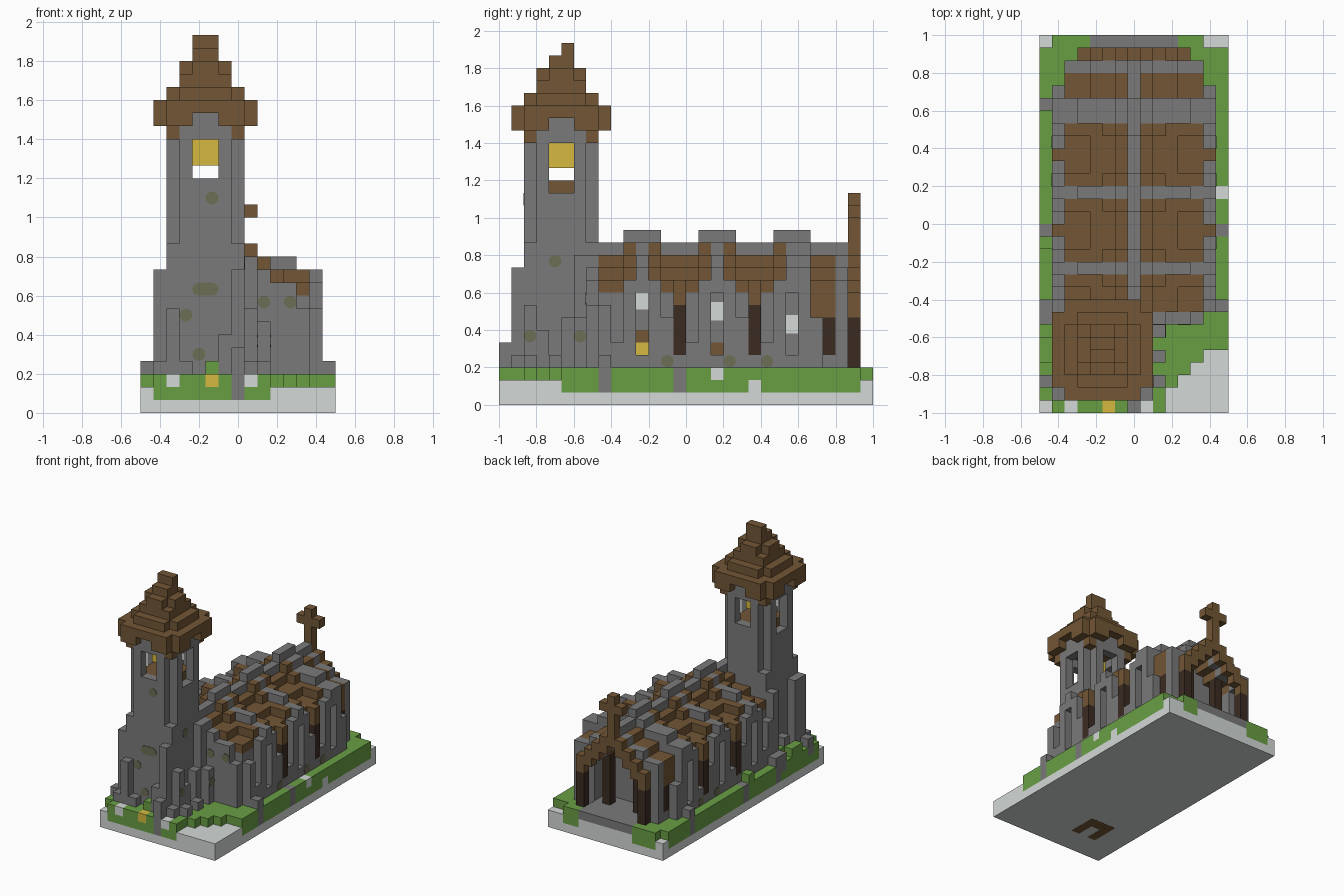
import bpy, bmesh
from mathutils import Vector, Matrix

cube = bpy.data.objects.get("Cube")
if cube:
    bpy.data.objects.remove(cube)
U = 1 / 15                       # block size
ORIGIN = Vector((-0.5, -1, 0))


def srgb(code):
    vals = [int(code[i:i + 2], 16) / 255 for i in (0, 2, 4)]
    return [((v + 0.055) / 1.055) ** 2.4 if v > 0.04 else v / 12.92 for v in vals] + [1]


def material(name, code):
    mat = bpy.data.materials.new(name)
    mat.use_nodes = True
    mat.diffuse_color = srgb(code)
    mat.node_tree.nodes["Principled BSDF"].inputs["Base Color"].default_value = srgb(code)
    return mat


STONE = material("grey stone", "7a7a7a")
WOOD = material("brown wood", "725635")
DARK = material("dark wood", "3b2b22")
GRASS = material("grass green", "699f44")
GOLD = material("gold", "d5b93e")
PALE = material("pale stone", "d3d8d6")
MOSS = material("mossy stone", "6d6e55")

PARTS = {"base_slab": PALE, "pale_rocks": PALE, "grass": GRASS, "flower": GOLD,
         "tower_wall": STONE, "tower_buttress": STONE, "belfry_floor": WOOD, "bell": GOLD,
         "tower_roof": WOOD, "nave_wall": STONE, "nave_buttress": STONE, "roof_ribs": STONE,
         "roof_tiles": WOOD, "side_posts": DARK, "porch_step": STONE, "porch_posts": DARK,
         "porch_gable": WOOD, "cross": WOOD}
blocks = {}


def fill(part, x, y, z, mirror=False):
    """Fill half-open block ranges; part None carves them away."""
    for i in range(*x):
        for j in range(*y):
            for k in range(*z):
                for col in ({i, 14 - i} if mirror else {i}):
                    if part:
                        blocks[col, j, k] = part
                    else:
                        blocks.pop((col, j, k), None)


def column(part, x, y, z, mirror=False):
    fill(part, (x, x + 1), (y, y + 1), z, mirror)


def clipped_square(part, low, high, z):
    """Tower layer with its four corner blocks left out."""
    fill(part, (low, high), (low + 1, high - 1), z)
    fill(part, (low + 1, high - 1), (low, high), z)


# Base and grass border
fill("base_slab", (0, 15), (0, 30), (0, 2))
fill("grass", (0, 1), (1, 29), (1, 3))
fill("grass", (14, 15), (5, 29), (1, 3))
fill("grass", (1, 10), (0, 2), (1, 3))
fill("grass", (1, 2), (0, 29), (2, 3))
fill("grass", (13, 14), (5, 29), (2, 3))
for col, start in ((9, 0), (10, 2), (11, 3), (12, 4)):
    fill("grass", (col, col + 1), (start, 8), (2, 3))
fill("grass", (1, 4), (28, 30), (1, 3))
fill("grass", (11, 13), (28, 30), (1, 3))
for col, row in ((5, 1), (0, 4), (0, 5), (1, 6), (0, 13)):
    column("grass", col, row, (3, 4))
for col, row in ((2, 0), (8, 0), (14, 17)):
    column("pale_rocks", col, row, (2, 3))
column("pale_rocks", 14, 20, (1, 2))
column("flower", 5, 0, (2, 3))

# Nave body with a hollow porch at the rear
fill("nave_wall", (2, 13), (8, 27), (2, 9))
fill(None, (4, 11), (25, 27), (3, 9))
for col, top in ((9, 11), (10, 10), (11, 10), (12, 8)):
    column("nave_wall", col, 7, (2, top))

# Stepped roof: heights from the ridge outward
TILES = (13, 12, 11, 11, 10, 10)
RAISED = (14, 13, 12, 11, 11, 11)
RIB = (14, 13, 12, 12, 12, 11, 11)
GABLE = (13, 12, 11, 10, 9)
for row in range(8, 29):
    rib = row in (11, 17, 23, 24)
    near_rib = row in (10, 12, 16, 18, 22)
    heights = RIB if rib else RAISED if near_rib else GABLE if row == 28 else TILES
    for d, top in enumerate(heights):
        part = "roof_ribs" if rib or d == 0 or row == 27 else "roof_tiles"
        if row == 28:
            part = "porch_gable"
        if row < 25:
            low = 9 if d > 4 else top - 1
            if d < 6:
                column("nave_wall", 7 + d, row, (8, low), True)
        else:
            low = 7 if d == 5 else top - 2
        column(part, 7 + d, row, (low, top), True)

# Buttress pairs framing each window
for row in (11, 17, 23):
    for side in (-1, 1):
        column("nave_buttress", 13, row + side, (2, 10), True)
        column("nave_buttress", 13, row + 2 * side, (2, 6 + side), True)
    column("nave_buttress", 13, row, (2, 4), True)
column("nave_buttress", 13, 8, (2, 8), True)
column("nave_buttress", 14, 8, (1, 4), True)
column("nave_buttress", 0, 24, (1, 4))

# Timber side posts with brown caps
for row in (14, 20):
    column("nave_buttress", 13, row, (2, 4), True)
    column("side_posts", 13, row, (4, 8), True)
    column("roof_tiles", 13, row, (8, 10), True)
column("nave_buttress", 14, 14, (1, 3), True)

# Rear porch
fill("porch_step", (4, 11), (27, 30), (2, 3))
column("nave_wall", 12, 27, (2, 7), True)
column("porch_gable", 11, 28, (7, 9), True)
column("porch_posts", 11, 28, (2, 7), True)
column("porch_posts", 12, 26, (4, 7), True)
column("porch_posts", 9, 26, (3, 9), True)

# Rear cross
column("cross", 7, 28, (13, 17))
fill("cross", (6, 9), (28, 29), (15, 16))

# Tower with notched corners above the nave and a hollow belfry
fill("tower_wall", (2, 8), (2, 8), (2, 13))
clipped_square("tower_wall", 2, 8, (13, 22))
fill(None, (3, 7), (3, 7), (17, 22))
fill("belfry_floor", (3, 7), (3, 7), (17, 18))
fill(None, (4, 6), (2, 8), (18, 21))
fill(None, (2, 8), (4, 6), (18, 21))
for col in (2, 7):
    fill(None, (col, col + 1), (4, 6), (17, 18))
    for row in (2, 7):
        column("tower_roof", col, row, (21, 22))
fill("bell", (4, 6), (4, 6), (19, 21))

# Tower roof, with stone lintels showing in the eave notches
clipped_square("tower_roof", 1, 9, (22, 24))
for edge in (1, 8):
    fill(None, (4, 6), (edge, edge + 1), (22, 23))
    fill(None, (edge, edge + 1), (4, 6), (22, 23))
for wall in (2, 7):
    fill("tower_wall", (4, 6), (wall, wall + 1), (21, 23))
    fill("tower_wall", (wall, wall + 1), (4, 6), (21, 23))
clipped_square("tower_roof", 2, 8, (24, 25))
fill("tower_roof", (3, 7), (3, 7), (25, 26))
clipped_square("tower_roof", 3, 7, (26, 27))
fill("tower_roof", (4, 6), (4, 6), (27, 28))
fill("tower_roof", (4, 6), (5, 6), (28, 29))

# Stepped tower buttresses: column, row, top
for col, row, top in ((1, 2, 11), (1, 3, 11), (1, 7, 11), (1, 5, 5), (0, 2, 4), (0, 7, 4),
                      (2, 1, 8), (3, 1, 4), (7, 1, 11), (6, 1, 6), (7, 0, 5),
                      (8, 2, 8), (8, 3, 6), (8, 5, 7), (8, 6, 12), (8, 7, 12),
                      (9, 2, 4), (9, 4, 4), (9, 6, 7), (1, 1, 4), (8, 1, 4)):
    column("tower_buttress", col, row, (2, top))
column("tower_buttress", 7, 0, (1, 3))

# Turn exposed block faces into one mesh per part
AXES = [Vector(v) for v in ((1, 0, 0), (0, 1, 0), (0, 0, 1))]


def save(name, bm, mat):
    mesh = bpy.data.meshes.new(name)
    bm.to_mesh(mesh)
    bm.free()
    mesh.materials.append(mat)
    bpy.context.collection.objects.link(bpy.data.objects.new(name, mesh))


def build(part, mat):
    bm = bmesh.new()
    cache = {}

    def vert(p):
        key = tuple(round(c) for c in p)
        if key not in cache:
            cache[key] = bm.verts.new(ORIGIN + Vector(key) * U)
        return cache[key]

    for cell, owner in blocks.items():
        if owner != part:
            continue
        for a in range(3):
            b, c = AXES[(a + 1) % 3], AXES[(a + 2) % 3]
            for sign in (-1, 1):
                near = Vector(cell) + AXES[a] * sign
                if tuple(int(v) for v in near) in blocks:
                    continue
                p = Vector(cell) + (AXES[a] if sign > 0 else Vector())
                loop = [p, p + b, p + b + c, p + c]
                bm.faces.new([vert(q) for q in (loop if sign > 0 else loop[::-1])])
    save(part, bm, mat)


for part, mat in PARTS.items():
    build(part, mat)


def plate(name, mat, center, size):
    bm = bmesh.new()
    bmesh.ops.create_cube(bm, size=1)
    for v in bm.verts:
        v.co = Vector(center) + v.co * Vector(size)
    save(name, bm, mat)


def moss(center, axis):
    """Thin round patch facing along the X or Y axis."""
    bm = bmesh.new()
    turn = Matrix.Rotation(1.5708, 4, "Y" if axis == "X" else "X")
    bmesh.ops.create_cone(bm, cap_ends=True, segments=12, radius1=U / 2, radius2=U / 2,
                          depth=0.006, matrix=Matrix.Translation(center) @ turn)
    save("moss_patch", bm, MOSS)


# Window panes and lit lantern at the nave sides
for side in (-1, 1):
    x = side * 0.367
    for y, z in ((-0.233, 0.56), (0.167, 0.5), (0.567, 0.43)):
        plate("window_pane", PALE, (x, y, z), (0.008, U, 0.1))
    plate("lantern", GOLD, (x, -0.233, 0.3), (0.008, U, U))
    plate("lantern_cap", WOOD, (x, -0.233, 0.367), (0.008, U, U))
    plate("window_shelf", WOOD, (x, 0.167, 0.3), (0.008, U, U))
    for y in (-0.1, 0.233, 0.433):
        moss((side * 0.433, y, 0.233), "X")

# Moss patches on the walls
for x, z in ((-0.133, 1.1), (-0.2, 0.633), (-0.133, 0.633), (-0.267, 0.5), (-0.2, 0.3)):
    moss((x, -0.867, z), "Y")
plate("moss_patch", MOSS, (-0.167, -0.867, 0.633), (U, 0.006, U))
for x in (0.133, 0.267):
    moss((x, -0.533, 0.567), "Y")
moss((0.033, -0.7, 0.767), "X")
moss((0.167, -0.567, 0.367), "X")
moss((0.1, -0.833, 0.367), "X")

# Brown horseshoe under the slab
plate("underside_mark", WOOD, (-0.175, -0.6, 0), (0.22, 0.09, 0.002))
for x in (-0.25, -0.1):
    plate("underside_mark", WOOD, (x, -0.715, 0), (0.07, 0.14, 0.002))
